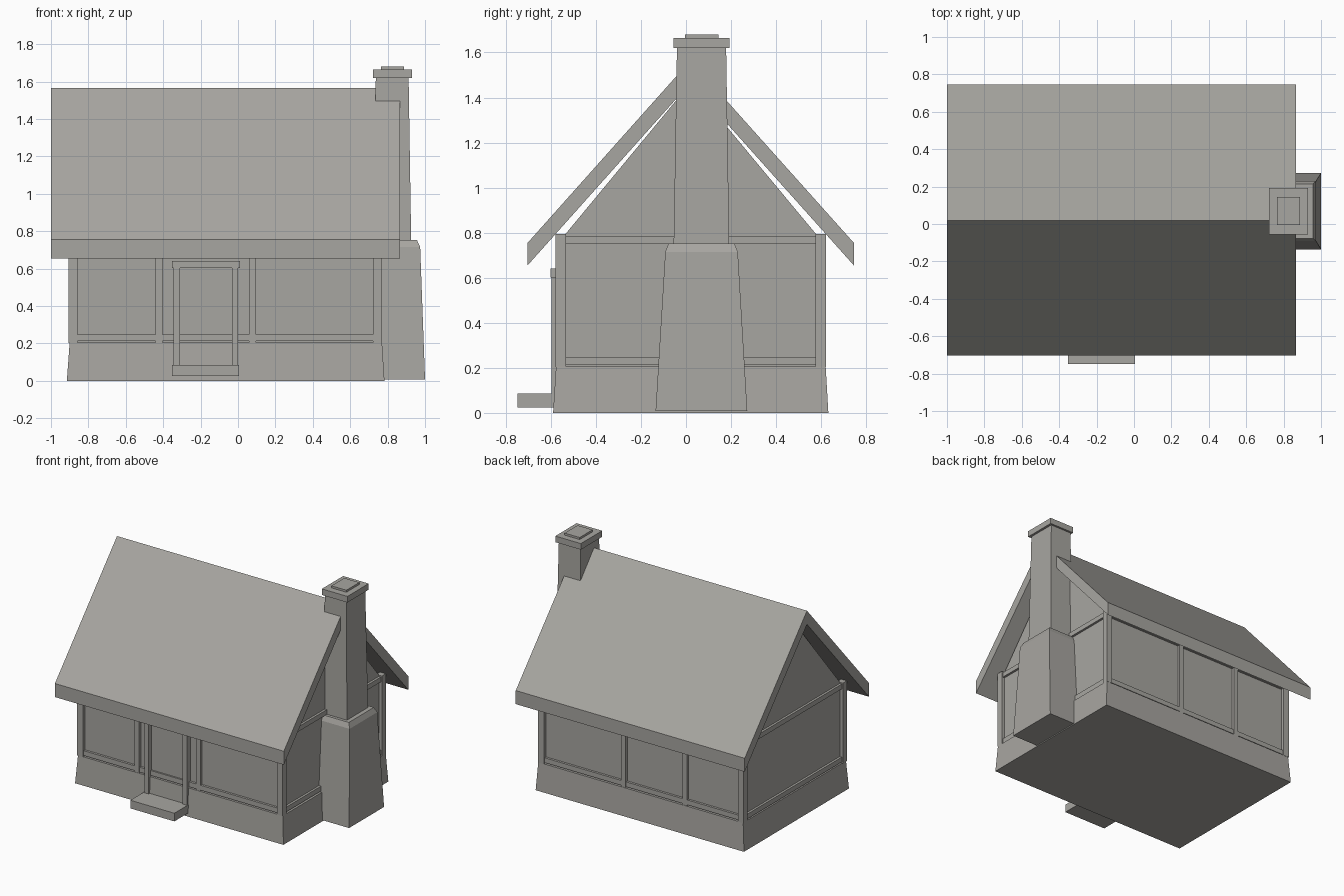
import bpy
import bmesh

cube = bpy.data.objects.get("Cube")
if cube:
    bpy.data.objects.remove(cube, do_unlink=True)

STONE = (0.39, 0.38, 0.355, 1.0)
mat = bpy.data.materials.new("warm grey")
mat.use_nodes = True
mat.diffuse_color = STONE
mat.node_tree.nodes["Principled BSDF"].inputs["Base Color"].default_value = STONE


def finish(name, bm):
    bmesh.ops.recalc_face_normals(bm, faces=bm.faces)
    mesh = bpy.data.meshes.new(name)
    bm.to_mesh(mesh)
    bm.free()
    mesh.materials.append(mat)
    obj = bpy.data.objects.new(name, mesh)
    bpy.context.collection.objects.link(obj)
    return obj


def loft(name, levels):
    """Stacked rectangles, each (x0, x1, y0, y1, z), joined and capped."""
    bm = bmesh.new()
    rings = [[bm.verts.new((x, y, z)) for x, y in ((x0, y0), (x1, y0), (x1, y1), (x0, y1))]
             for x0, x1, y0, y1, z in levels]
    for a, b in zip(rings, rings[1:]):
        for i in range(4):
            j = (i + 1) % 4
            bm.faces.new((a[i], a[j], b[j], b[i]))
    bm.faces.new(rings[0][::-1])
    bm.faces.new(rings[-1])
    return finish(name, bm)


def box(name, x0, x1, y0, y1, z0, z1):
    return loft(name, [(x0, x1, y0, y1, z0), (x0, x1, y0, y1, z1)])


def extrude_x(name, profile, x0, x1):
    """Extrude a (y, z) outline along x."""
    bm = bmesh.new()
    face = bm.faces.new([bm.verts.new((x0, y, z)) for y, z in profile])
    out = bmesh.ops.extrude_face_region(bm, geom=[face])
    verts = [v for v in out["geom"] if isinstance(v, bmesh.types.BMVert)]
    bmesh.ops.translate(bm, verts=verts, vec=(x1 - x0, 0, 0))
    return finish(name, bm)


# Outer limits of the timber frame
L, R, F, B = -0.905, 0.77, -0.58, 0.622
MID = 0.02
POST = 0.047

# Battered foundation and walls with gables
loft("foundation", [(-0.915, 0.783, -0.59, 0.632, 0), (-0.9, 0.77, -0.577, 0.62, 0.205)])
extrude_x("walls", [(F + 0.025, 0.2), (B - 0.025, 0.2), (B - 0.025, 0.77),
                    (MID, 1.464), (F + 0.025, 0.77)], L + 0.025, R - 0.025)

# Corner posts
for xn, x in (("left", R - POST), ("right", L)):
    for yn, y in (("front", F), ("back", B - POST)):
        box(f"{yn}_{xn}_corner_post", x, x + POST, y, y + POST, 0.203, 0.795)

# Intermediate posts on the long walls
for n, x in (("right", -0.44), ("left", 0.06)):
    for yn, y in (("front", F + 0.005), ("back", B - 0.04)):
        box(f"{yn}_{n}_stud", x, x + 0.036, y, y + 0.035, 0.205, 0.79)

# Horizontal rails around the frame
for n, z in (("lower", 0.212), ("upper", 0.75)):
    for yn, y in (("front", F + 0.008), ("back", B - 0.043)):
        box(f"{yn}_{n}_rail", L + 0.02, R - 0.02, y, y + 0.035, z, z + 0.036)
    for xn, x in (("left", R - 0.043), ("right", L + 0.008)):
        box(f"{xn}_{n}_rail", x, x + 0.035, F + 0.02, B - 0.02, z, z + 0.036)

# Pitched roof slab, open underneath
extrude_x("roof", [(-0.703, 0.655), (-0.703, 0.755), (MID, 1.565), (0.745, 0.755),
                   (0.745, 0.655), (MID, 1.465)], -1.0, 0.866)

# Door frame and step
for n, x in (("right", -0.345), ("left", -0.033)):
    box(f"door_{n}_jamb", x, x + 0.034, -0.597, -0.54, 0.08, 0.605)
box("door_lintel", -0.353, 0.01, -0.602, -0.54, 0.602, 0.64)
box("door_panel", -0.32, -0.02, -0.56, -0.54, 0.08, 0.61)
box("door_step", -0.353, 0.005, -0.748, -0.55, 0.025, 0.085)

# Chimney: battered base with shoulder, tapering shaft, cap and flue
loft("chimney_base", [(0.7, 1.0, -0.135, 0.272, 0.008), (0.7, 0.974, -0.092, 0.23, 0.715),
                      (0.7, 0.957, -0.077, 0.215, 0.752)])
loft("chimney_shaft", [(0.72, 0.926, -0.055, 0.192, 0.74), (0.737, 0.912, -0.04, 0.178, 1.63)])
box("chimney_cap", 0.722, 0.93, -0.055, 0.193, 1.62, 1.665)
box("chimney_flue", 0.765, 0.887, -0.005, 0.145, 1.66, 1.68)
